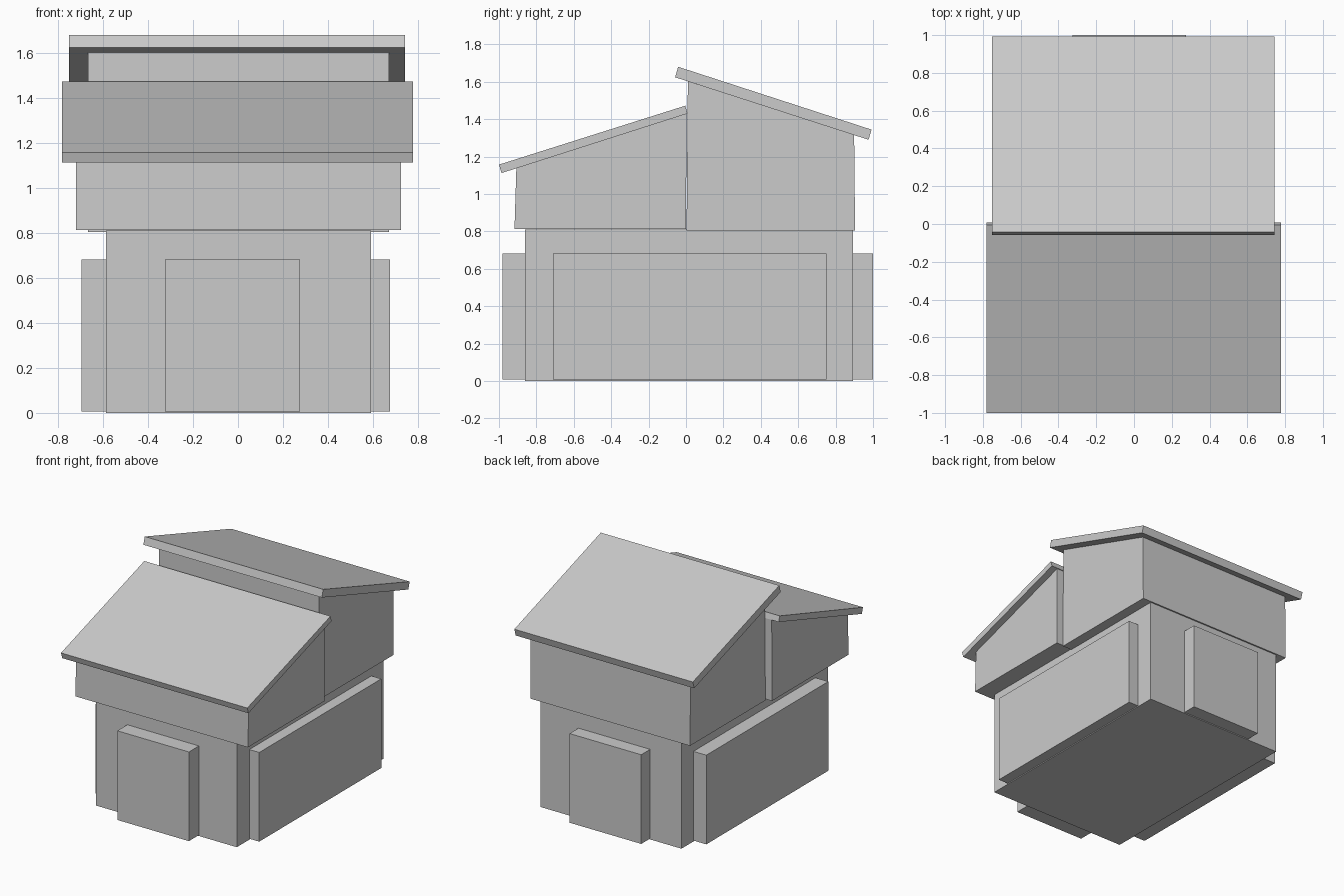
import bpy

if "Cube" in bpy.data.objects:
    bpy.data.objects.remove(bpy.data.objects["Cube"])


def prism(name, x0, x1, profile):
    """Extrude a side profile of (y, z) points, counter-clockwise, from x0 to x1."""
    n = len(profile)
    verts = [(x, y, z) for x in (x0, x1) for y, z in profile]
    faces = [tuple(reversed(range(n))), tuple(range(n, 2 * n))]
    faces += [(i, (i + 1) % n, n + (i + 1) % n, n + i) for i in range(n)]
    mesh = bpy.data.meshes.new(name)
    mesh.from_pydata(verts, [], faces)
    obj = bpy.data.objects.new(name, mesh)
    bpy.context.collection.objects.link(obj)
    return obj


def box(name, x, y, z):
    return prism(name, *x, [(y[0], z[0]), (y[1], z[0]), (y[1], z[1]), (y[0], z[1])])


# Ground floor with blocks passing through it, which stand out on all four sides
box("ground_floor", (-0.587, 0.592), (-0.86, 0.893), (0, 0.81))
box("side_bays", (-0.695, 0.675), (-0.71, 0.75), (0.007, 0.682))
box("front_back_bays", (-0.325, 0.275), (-0.98, 1.0), (0.007, 0.682))

# Upper storey: wide low front half, narrower tall back half
prism("front_upper_storey", -0.72, 0.725,
      [(-0.917, 0.813), (0.0, 0.813), (0.003, 1.43), (-0.907, 1.138)])
prism("back_upper_storey", -0.667, 0.671,
      [(0.003, 0.804), (0.904, 0.804), (0.899, 1.315), (0.01, 1.602)])

# Two overlapping mono-pitch roof slabs
prism("front_roof", -0.782, 0.778,
      [(-0.986, 1.112), (0.008, 1.43), (-0.004, 1.472), (-1.0, 1.157)])
prism("back_roof", -0.752, 0.743,
      [(-0.058, 1.624), (0.976, 1.29), (0.992, 1.344), (-0.042, 1.68)])
